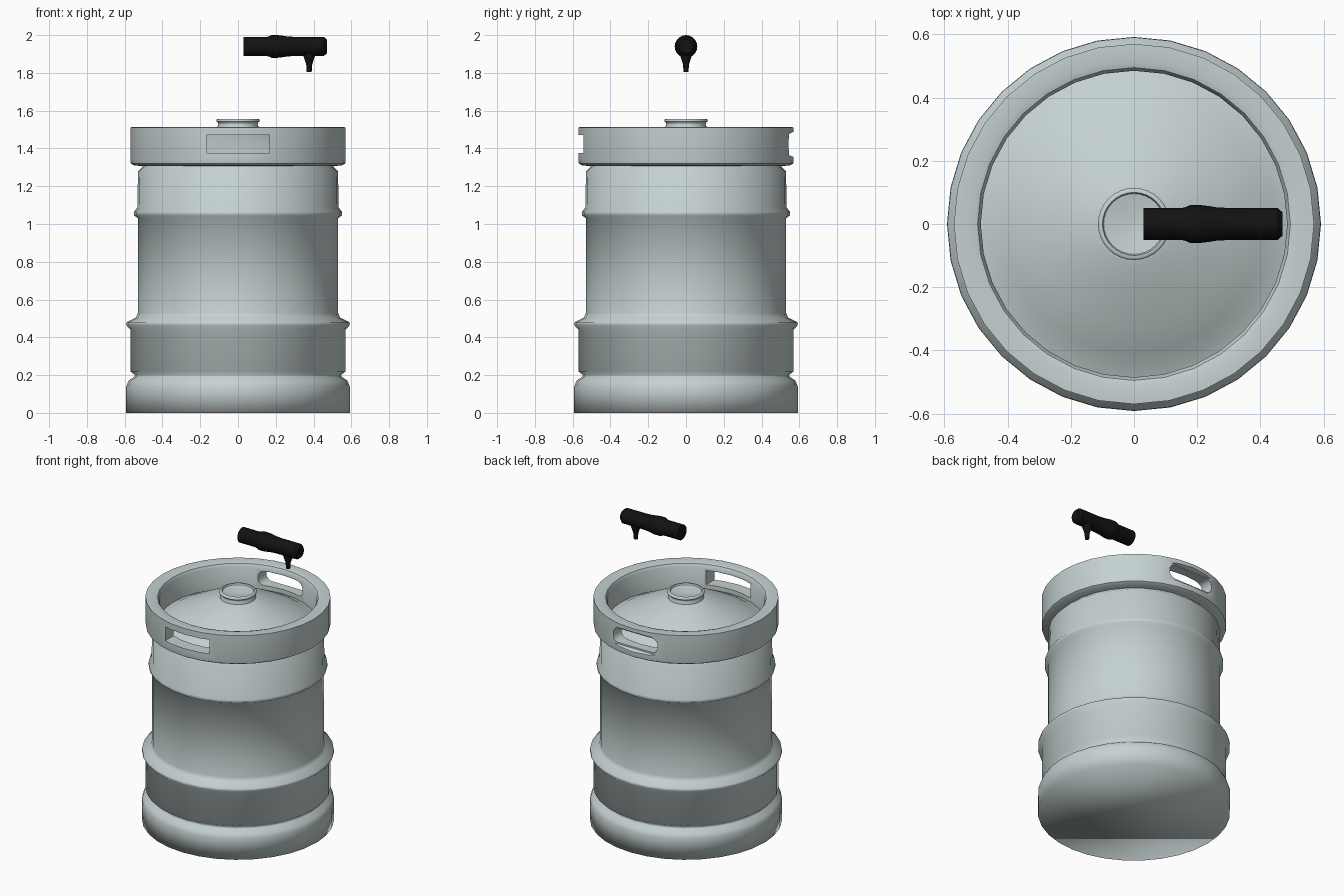
import bpy, bmesh, math
from mathutils import Matrix

cube = bpy.data.objects.get("Cube")
if cube:
    bpy.data.objects.remove(cube, do_unlink=True)


def material(name, rgb):
    m = bpy.data.materials.new(name)
    m.use_nodes = True
    m.diffuse_color = (*rgb, 1)
    bsdf = next(n for n in m.node_tree.nodes if n.type == 'BSDF_PRINCIPLED')
    bsdf.inputs["Base Color"].default_value = (*rgb, 1)
    return m


steel = material("pale steel", (0.56, 0.64, 0.64))
black = material("black plastic", (0.006, 0.006, 0.006))


def finish(bm, name, mat):
    bmesh.ops.recalc_face_normals(bm, faces=bm.faces)
    mesh = bpy.data.meshes.new(name)
    bm.to_mesh(mesh)
    bm.free()
    ob = bpy.data.objects.new(name, mesh)
    bpy.context.collection.objects.link(ob)
    mesh.materials.append(mat)
    return ob


def lathe(name, profile, mat, sides=32, closed=False, matrix=Matrix()):
    """Spin (radius, height) points round z; open ends get an n-gon cap."""
    bm = bmesh.new()
    rings = []
    for r, z in profile:
        rings.append([bm.verts.new((r * math.cos(a), r * math.sin(a), z))
                      for a in (math.tau * i / sides for i in range(sides))])
    pairs = list(zip(rings, rings[1:]))
    if closed:
        pairs.append((rings[-1], rings[0]))
    else:
        bm.faces.new(rings[0])
        bm.faces.new(rings[-1])
    for low, high in pairs:
        for i in range(sides):
            j = (i + 1) % sides
            bm.faces.new((low[i], low[j], high[j], high[i]))
    bmesh.ops.transform(bm, matrix=matrix, verts=bm.verts)
    return finish(bm, name, mat)


def smooth(ob, degrees=None):
    bpy.ops.object.select_all(action='DESELECT')
    ob.select_set(True)
    bpy.context.view_layer.objects.active = ob
    if degrees:
        bpy.ops.object.shade_smooth_by_angle(angle=math.radians(degrees))
    else:
        bpy.ops.object.shade_smooth()


# Barrel: skirt, lower band, two ribs and shoulder in one soft shell
barrel = lathe("barrel", [
    (0.592, 0), (0.592, 0.14), (0.58, 0.17), (0.55, 0.19), (0.545, 0.2),
    (0.57, 0.22), (0.57, 0.44), (0.592, 0.465), (0.59, 0.48), (0.54, 0.505),
    (0.53, 0.53), (0.53, 1.03), (0.55, 1.045), (0.55, 1.065), (0.532, 1.09),
    (0.53, 1.28), (0.505, 1.305), (0.5, 1.33)], steel)
smooth(barrel)

# Top collar
collar = lathe("top_collar", [
    (0.49, 1.305), (0.55, 1.31), (0.567, 1.32), (0.57, 1.335), (0.57, 1.512),
    (0.515, 1.514), (0.495, 1.508), (0.485, 1.49), (0.485, 1.31)], steel, closed=True)

# Hand holds: a flat recess and a rounded slot through the collar, front and back
cutters = []
for side in (-1, 1):
    bm = bmesh.new()
    bmesh.ops.create_cube(bm, size=1)
    for v in bm.verts:
        outer = v.co.y > 0
        v.co = (v.co.x * 0.6, side * (0.6 if outer else 0.545),
                1.421 + v.co.z * (0.16 if outer else 0.112))
    cutters.append(finish(bm, "recess_cutter", steel))

    bm = bmesh.new()
    bmesh.ops.create_cube(bm, size=1)
    for v in bm.verts:
        v.co = (v.co.x * 0.334, side * (0.55 + v.co.y * 0.4), 1.423 + v.co.z * 0.096)
    corners = [e for e in bm.edges
               if abs(e.verts[0].co.y - e.verts[1].co.y) > 0.1]
    bmesh.ops.bevel(bm, geom=corners, offset=0.04, segments=4, profile=0.5,
                    affect='EDGES')
    cutters.append(finish(bm, "slot_cutter", steel))

bpy.context.view_layer.objects.active = collar
for cutter in cutters:
    cutter.hide_render = True
    mod = collar.modifiers.new("hand_hold", 'BOOLEAN')
    mod.operation = 'DIFFERENCE'
    mod.solver = 'EXACT'
    mod.object = cutter
    bpy.ops.object.modifier_apply(modifier=mod.name)
    bpy.data.objects.remove(cutter, do_unlink=True)
smooth(collar, 35)

# Domed lid inside the collar
lid = lathe("domed_lid", [
    (0.488, 1.32), (0.488, 1.345), (0.45, 1.36), (0.41, 1.385), (0.32, 1.43),
    (0.21, 1.475), (0.13, 1.505), (0.1, 1.512)], steel)
smooth(lid, 50)

# Filling neck with a shallow dished top
neck = lathe("filling_neck", [
    (0.11, 1.49), (0.11, 1.515), (0.104, 1.525), (0.105, 1.535), (0.114, 1.542),
    (0.114, 1.552), (0.109, 1.557), (0.1, 1.557), (0.096, 1.548), (0.02, 1.535)], steel)
smooth(neck, 50)

# Tap handle floating above, lying along x
along_x = Matrix.Translation((0, 0, 1.94)) @ Matrix.Rotation(math.pi / 2, 4, 'Y')
grip = lathe("tap_grip", [
    (0.05, 0.03), (0.05, 0.15), (0.054, 0.165), (0.06, 0.178), (0.06, 0.21),
    (0.057, 0.235), (0.053, 0.26), (0.05, 0.31), (0.05, 0.455), (0.037, 0.47)],
    black, sides=20, matrix=along_x)
smooth(grip, 35)

# Stem under the grip
stem = lathe("tap_stem", [
    (0.013, 1.805), (0.016, 1.845), (0.024, 1.87), (0.034, 1.9), (0.03, 1.92)],
    black, sides=16, matrix=Matrix.Translation((0.377, 0, 0)))
smooth(stem, 35)
